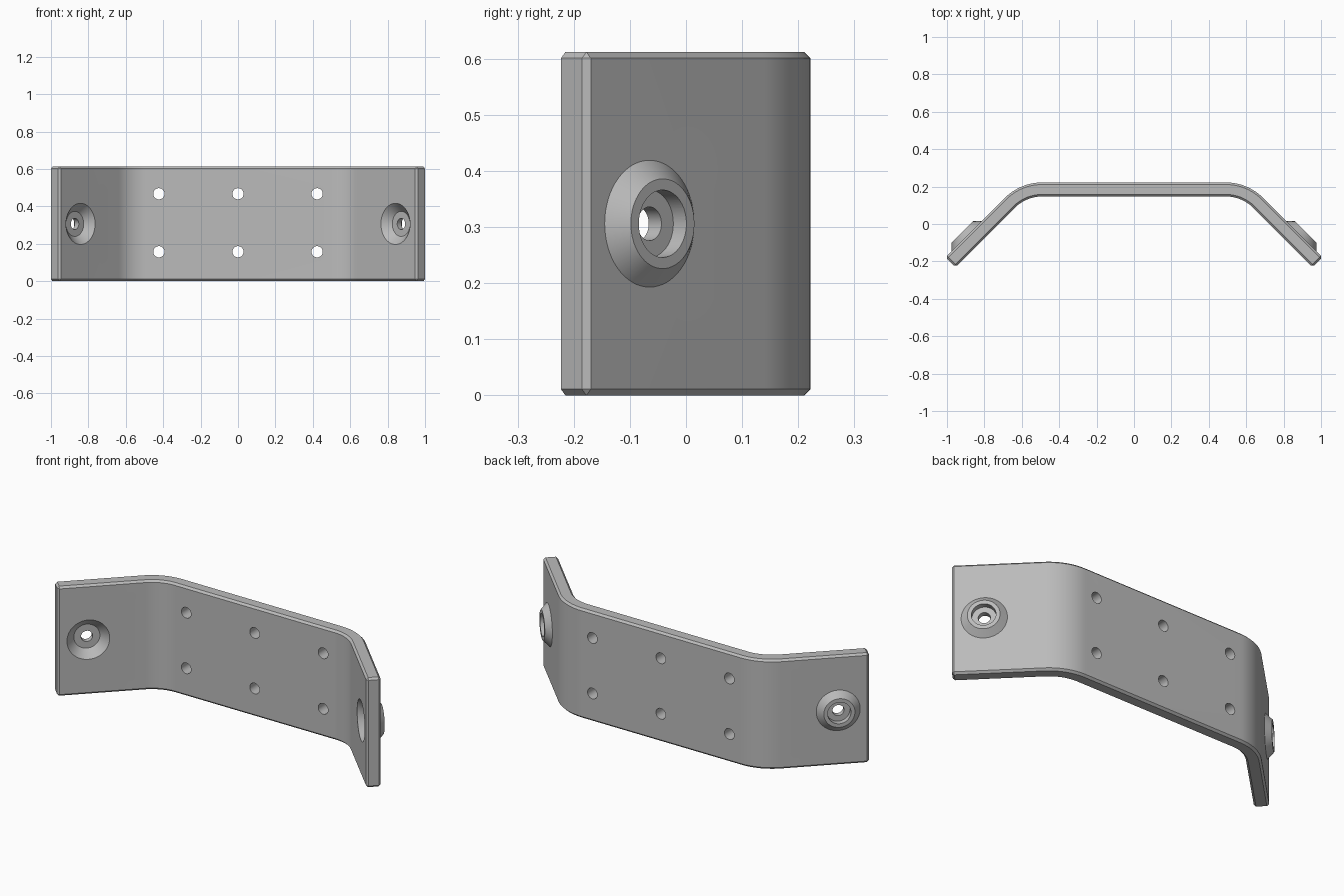
import bpy
import bmesh
from math import cos, sin, pi, radians
from mathutils import Matrix, Vector

HEIGHT, THICK = 0.612, 0.075
BACK_Y, BEND_X, BEND_R = 0.222, 0.492, 0.28
BOSS = Vector((0.895, -0.065, HEIGHT / 2))

cube = bpy.data.objects.get("Cube")
if cube:
    bpy.data.objects.remove(cube)

grey = bpy.data.materials.new("plain grey")
grey.use_nodes = True
colour = (0.5, 0.5, 0.5, 1)
grey.diffuse_color = colour
grey.node_tree.nodes["Principled BSDF"].inputs["Base Color"].default_value = colour


def make_object(name, bm):
    bmesh.ops.recalc_face_normals(bm, faces=bm.faces)
    mesh = bpy.data.meshes.new(name)
    bm.to_mesh(mesh)
    bm.free()
    mesh.materials.append(grey)
    obj = bpy.data.objects.new(name, mesh)
    bpy.context.collection.objects.link(obj)
    return obj


def lathe(bm, profile, matrix, steps=64):
    """Revolve (radius, height) points about the local z axis."""
    verts = [bm.verts.new((r, 0, h)) for r, h in profile]
    edges = [bm.edges.new(pair) for pair in zip(verts, verts[1:])]
    spun = bmesh.ops.spin(bm, geom=verts + edges, cent=(0, 0, 0), axis=(0, 0, 1),
                          angle=2 * pi, steps=steps, use_duplicate=False)
    new = list({v for v in bm.verts if v.is_valid and not v.tag})
    bmesh.ops.remove_doubles(bm, verts=new, dist=1e-5)
    new = [v for v in bm.verts if not v.tag]
    bmesh.ops.transform(bm, matrix=matrix, verts=new)
    for v in new:
        v.tag = True


# Bent plate: pairs of outer and inner points along one half, then mirrored
half = []
for i in range(17):
    a = radians(45) * i / 16
    half.append([(BEND_X + r * sin(a), BACK_Y - BEND_R + r * cos(a))
                 for r in (BEND_R, BEND_R - THICK)])
d = THICK * cos(radians(45))
end = (1.0075, -0.1775)
half.append([end, (end[0] - d, end[1] - d)])
pairs = [[(-x, y) for x, y in p] for p in reversed(half)] + half

bm = bmesh.new()
rings = [[bm.verts.new((x, y, z)) for (x, y), z in
          ((o, 0), (o, HEIGHT), (i, HEIGHT), (i, 0))] for o, i in pairs]
for a, b in zip(rings, rings[1:]):
    for k in range(4):
        n = (k + 1) % 4
        bm.faces.new((a[k], a[n], b[n], b[k]))
bm.faces.new(rings[0])
bm.faces.new(rings[-1])
bracket = make_object("bent_bracket", bm)

# Raised bosses on the outside of each arm, and all the openings
boss_profile = [(0, -0.01), (0.123, -0.01), (0.08, 0.033), (0, 0.033)]
recess_profile = [(0, -0.085), (0.12, -0.085), (0.067, -0.032), (0.03, -0.032),
                  (0.03, 0), (0.06, 0), (0.06, 0.05), (0, 0.05)]
bosses, cuts = bmesh.new(), bmesh.new()
for side in (-1, 1):
    out = Vector((side, 1, 0)).to_track_quat("Z", "Y").to_matrix().to_4x4()
    place = Matrix.Translation((side * BOSS.x, BOSS.y, BOSS.z)) @ out
    lathe(bosses, boss_profile, place)
    lathe(cuts, recess_profile, place)
for x in (-0.423, 0, 0.423):
    for z in (0.157, 0.467):
        place = Matrix.Translation((x, 0.18, z)) @ Matrix.Rotation(pi / 2, 4, "X")
        lathe(cuts, [(0, -0.1), (0.03, -0.1), (0.03, 0.1), (0, 0.1)], place, 32)
boss_pair = make_object("arm_bosses", bosses)
openings = make_object("opening_cutters", cuts)

# Chamfer the rim, join the bosses, cut the openings
bevel = bracket.modifiers.new("rim chamfer", "BEVEL")
bevel.width = 0.011
bevel.segments = 1
bevel.limit_method = "ANGLE"
bevel.angle_limit = radians(60)
bevel.use_clamp_overlap = False
for helper, mode in ((boss_pair, "UNION"), (openings, "DIFFERENCE")):
    helper.hide_render = True
    mod = bracket.modifiers.new(helper.name, "BOOLEAN")
    mod.operation = mode
    mod.solver = "EXACT"
    mod.object = helper

bpy.ops.object.select_all(action="DESELECT")
bracket.select_set(True)
bpy.context.view_layer.objects.active = bracket
for mod in list(bracket.modifiers):
    bpy.ops.object.modifier_apply(modifier=mod.name)
for helper in (boss_pair, openings):
    bpy.data.objects.remove(helper)
bpy.ops.object.shade_smooth_by_angle(angle=radians(25))
